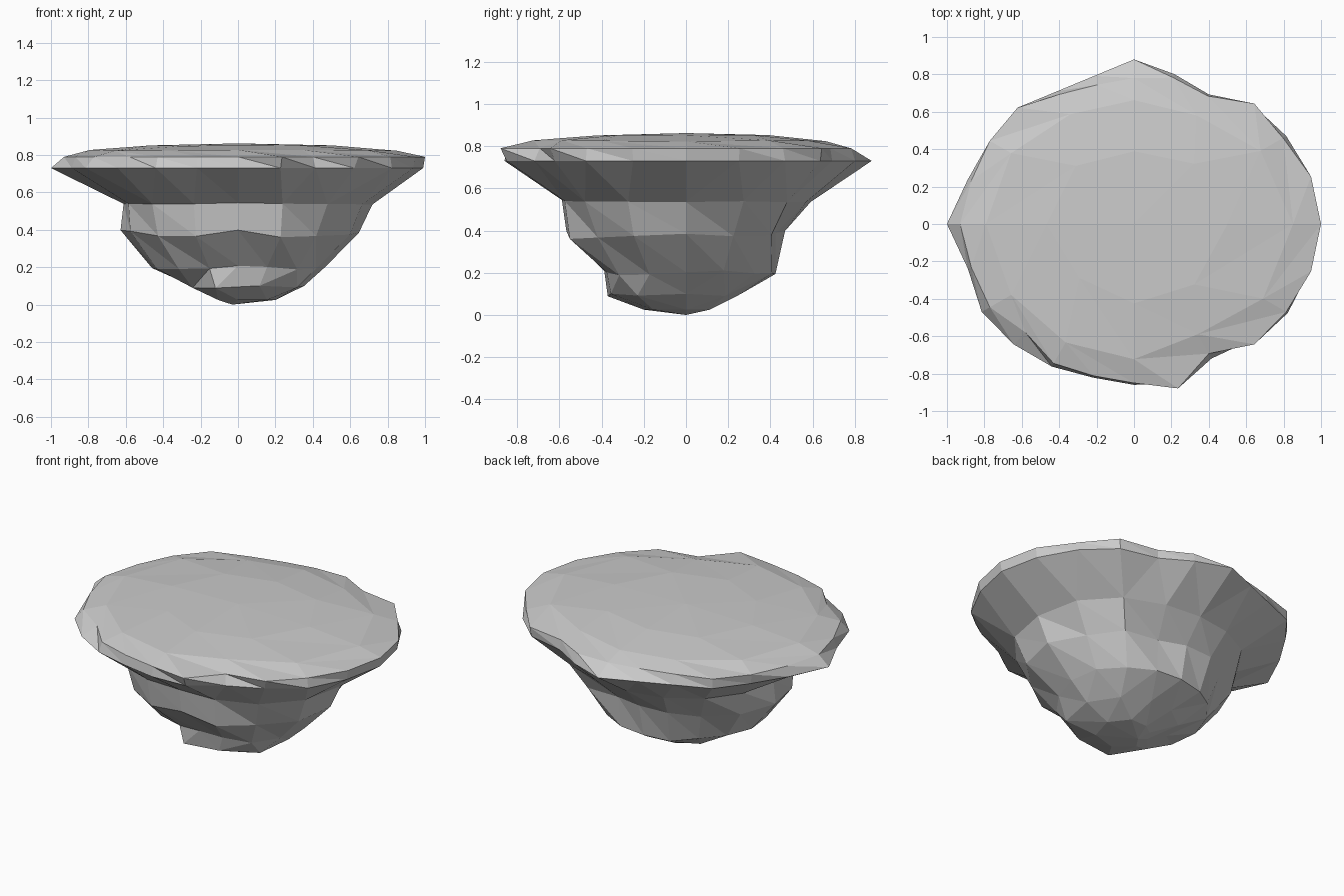
import bpy, bmesh, math, random

if "Cube" in bpy.data.objects:
    bpy.data.objects.remove(bpy.data.objects["Cube"])

random.seed(4)


def add_ring(bm, radii, z, scale=1.0, wobble=0.0):
    """Irregular horizontal ring from evenly spaced polar radii."""
    n = len(radii)
    ring = []
    for i, r in enumerate(radii):
        a = 2 * math.pi * i / n
        r = r * scale + random.uniform(-wobble, wobble) * 0.6
        h = z + random.uniform(-wobble, wobble)
        ring.append(bm.verts.new((r * math.cos(a), r * math.sin(a), h)))
    return ring


def stitch(bm, low, high):
    """Triangulate between two rings that may have different counts."""
    i = j = 0
    n, m = len(low), len(high)
    while i < n or j < m:
        a, b = low[i % n], high[j % m]
        if j >= m or (i < n and (i + 1) / n <= (j + 1) / m):
            bm.faces.new((a, low[(i + 1) % n], b))
            i += 1
        else:
            bm.faces.new((a, high[(j + 1) % m], b))
            j += 1


def fan(bm, ring, tip, upward):
    v = bm.verts.new(tip)
    for i, a in enumerate(ring):
        b = ring[(i + 1) % len(ring)]
        bm.faces.new((a, b, v) if upward else (b, a, v))


def finish(bm, name):
    mesh = bpy.data.meshes.new(name)
    bm.to_mesh(mesh)
    bm.free()
    obj = bpy.data.objects.new(name, mesh)
    bpy.context.collection.objects.link(obj)
    return obj


# Rim outlines: lower lip and upper edge of the plateau (every 15 degrees)
lip = [.99, .97, .94, .90, .80, .83, .88, .82, .82, .88, .88, .92,
       1.0, .92, .94, .91, .88, .85, .86, .88, .83, .88, .95, .97]
edge = [1.0, .98, .92, .91, .79, .81, .78, .77, .80, .88, .89, .90,
        .93, .90, .89, .82, .86, .84, .85, .91, .80, .91, .94, .98]

# Rock body outlines, top to bottom
shoulder = [.72, .71, .68, .62, .59, .60, .62, .62, .61, .63, .65, .62, .59, .62, .68, .72]
waist = [.64, .63, .58, .50, .46, .49, .53, .57, .63, .62, .61, .59, .57, .60, .64, .64]
belly = [.46, .46, .46, .44, .43, .42, .43, .44, .46, .46, .45, .42, .39, .41, .44, .46]
keel = [.35, .31, .27, .25, .25, .24, .30, .39, .37, .39]
foot = [.20, .16, .11, .09, .10, .15, .20, .22]

# Rocky underside
bm = bmesh.new()
rings = [add_ring(bm, foot, .025),
         add_ring(bm, keel, .095, wobble=.008),
         add_ring(bm, belly, .20, wobble=.015),
         add_ring(bm, waist, .38, wobble=.02),
         add_ring(bm, shoulder, .54, wobble=.006),
         add_ring(bm, lip, .73)]
for low, high in zip(rings, rings[1:]):
    stitch(bm, low, high)
fan(bm, rings[0], (-.03, 0, 0), False)
# Small dents chipped into the flanks
for ring, k in ((rings[3], 1), (rings[3], 3), (rings[3], 6), (rings[3], 14), (rings[2], 11)):
    ring[k].co.x *= .94
    ring[k].co.y *= .94
finish(bm, "rock_underside")

# Gently domed plateau
bm = bmesh.new()
rings = [add_ring(bm, lip, .73),
         add_ring(bm, edge, .79),
         add_ring(bm, edge[::2], .825, scale=.85, wobble=.003),
         add_ring(bm, edge[::3], .85, scale=.5, wobble=.003)]
for low, high in zip(rings, rings[1:]):
    stitch(bm, low, high)
fan(bm, rings[-1], (0, 0, .862), True)
finish(bm, "plateau_top")
